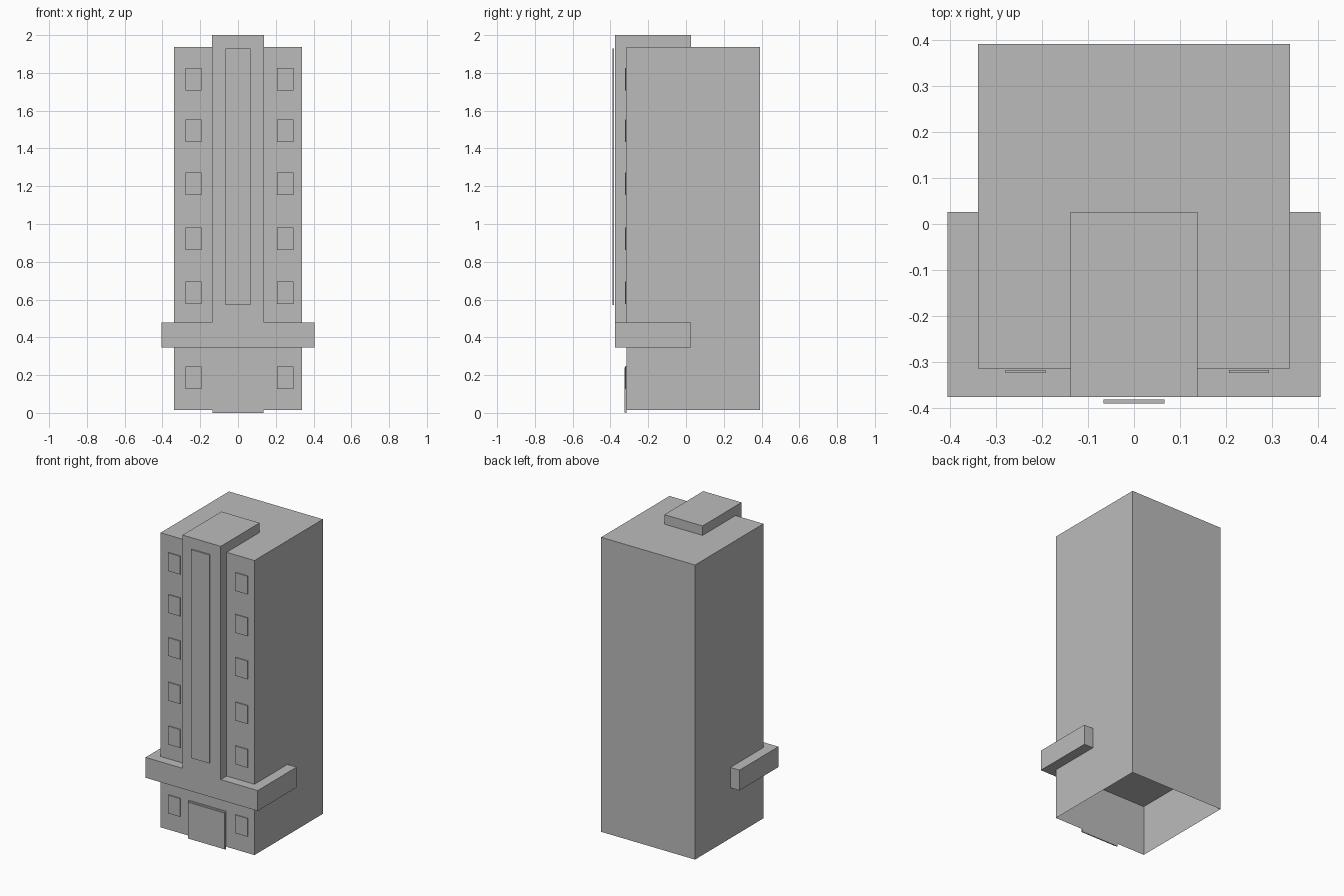
import bpy
import bmesh

cube = bpy.data.objects.get("Cube")
if cube:
    bpy.data.objects.remove(cube, do_unlink=True)

grey = bpy.data.materials.new("plain_grey")
grey.use_nodes = True
colour = (0.5, 0.5, 0.5, 1)
grey.diffuse_color = colour
grey.node_tree.nodes["Principled BSDF"].inputs["Base Color"].default_value = colour


def extrude_profile(name, profile, front, back, open_base=False):
    """Extrude an x-z outline from front to back along y."""
    bm = bmesh.new()
    face = bm.faces.new([bm.verts.new((x, front, z)) for x, z in profile])
    result = bmesh.ops.extrude_face_region(bm, geom=[face], use_keep_orig=True)
    for v in result["geom"]:
        if isinstance(v, bmesh.types.BMVert):
            v.co.y = back
    bmesh.ops.recalc_face_normals(bm, faces=bm.faces[:])
    if open_base:
        base = [f for f in bm.faces if f.normal.z < -0.9]
        bmesh.ops.delete(bm, geom=base, context="FACES_ONLY")
    mesh = bpy.data.meshes.new(name)
    bm.to_mesh(mesh)
    bm.free()
    mesh.materials.append(grey)
    obj = bpy.data.objects.new(name, mesh)
    bpy.context.collection.objects.link(obj)
    return obj


def rectangle(left, right, bottom, top):
    return [(left, bottom), (right, bottom), (right, top), (left, top)]


# Main block, hollow and open underneath
extrude_profile("tower_block", rectangle(-0.339, 0.339, 0.016, 1.938),
                -0.314, 0.391, open_base=True)

# Canopy band and central pier in one upside-down T
half = [(0.405, 0.345), (0.405, 0.478), (0.138, 0.478), (0.138, 2.0)]
extrude_profile("canopy_and_pier", half + [(-x, z) for x, z in reversed(half)],
                -0.375, 0.026)

# Tall glazed strip standing just off the pier
extrude_profile("tall_window", rectangle(-0.066, 0.066, 0.57, 1.93), -0.39, -0.381)

# Window columns either side
for side, left in (("right", -0.279), ("left", 0.206)):
    for floor, bottom in enumerate((0.127, 0.577, 0.863, 1.154, 1.435, 1.708)):
        extrude_profile(f"window_{side}_{floor}",
                        rectangle(left, left + 0.087, bottom, bottom + 0.119),
                        -0.323, -0.317)

# Entrance door with a slim surround
extrude_profile("door_surround", rectangle(-0.136, 0.134, 0, 0.248), -0.321, -0.315)
extrude_profile("door", rectangle(-0.132, 0.13, 0.003, 0.239), -0.326, -0.32)
